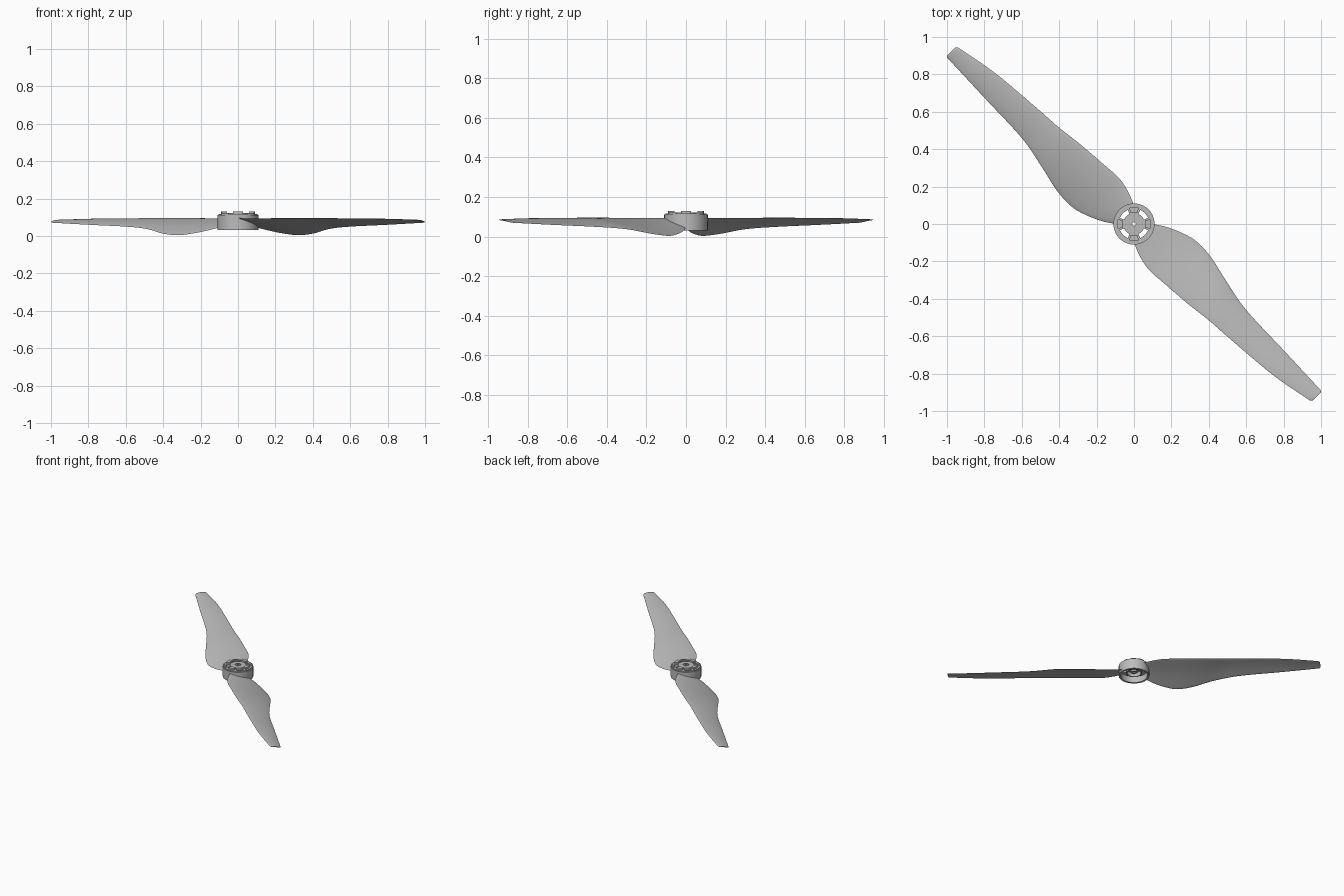
import bpy, bmesh
from math import sin, cos, pi, radians
from mathutils import Vector

cube = bpy.data.objects.get("Cube")
if cube:
    bpy.data.objects.remove(cube)

mat = bpy.data.materials.new("mid_grey")
mat.use_nodes = True
GREY = (0.5, 0.5, 0.5, 1)
mat.diffuse_color = GREY
mat.node_tree.nodes["Principled BSDF"].inputs["Base Color"].default_value = GREY


def finish(bm, name, angle=35):
    bmesh.ops.remove_doubles(bm, verts=bm.verts, dist=1e-5)
    bmesh.ops.recalc_face_normals(bm, faces=bm.faces)
    mesh = bpy.data.meshes.new(name)
    bm.to_mesh(mesh)
    bm.free()
    obj = bpy.data.objects.new(name, mesh)
    bpy.context.collection.objects.link(obj)
    mesh.materials.append(mat)
    bpy.ops.object.select_all(action='DESELECT')
    obj.select_set(True)
    bpy.context.view_layer.objects.active = obj
    bpy.ops.object.shade_smooth_by_angle(angle=radians(angle))
    return obj


def sector(bm, r0, r1, z0, z1, start=0, sweep=360, steps=64):
    """Solid ring, or part of one, with a rectangular section."""
    full = sweep == 360
    rings = []
    for i in range(steps if full else steps + 1):
        a = radians(start + sweep * i / steps)
        rings.append([bm.verts.new((r * cos(a), r * sin(a), z))
                      for r, z in ((r0, z0), (r1, z0), (r1, z1), (r0, z1))])
    pairs = list(zip(rings, rings[1:])) + ([(rings[-1], rings[0])] if full else [])
    for a, b in pairs:
        for k in range(4):
            bm.faces.new((a[k], a[k - 1], b[k - 1], b[k]))
    if not full:
        bm.faces.new(rings[0])
        bm.faces.new(rings[-1])


def spline(points, u):
    """Catmull-Rom point at station u."""
    i = min(int(u), len(points) - 2)
    t = u - i
    p1, p2 = points[i], points[i + 1]
    p0 = points[i - 1] if i else p1 * 2 - p2
    p3 = points[i + 2] if i + 2 < len(points) else p2 * 2 - p1
    return (p1 * 2 + (p2 - p0) * t + (p0 * 2 - p1 * 5 + p2 * 4 - p3) * t * t
            + (p1 * 3 - p0 - p2 * 3 + p3) * t ** 3) / 2


# Blade edges from root to tip: the low bulged one and the high straight one
low_edge = [Vector(p) for p in (
    (.10, 0, .045), (.17, -.015, .028), (.25, -.045, .012), (.33, -.09, .004),
    (.41, -.175, .015), (.49, -.3, .038), (.6, -.46, .05), (.8, -.675, .06),
    (.99, -.88, .071))]
high_edge = [Vector(p) for p in (
    (0, -.10, .095), (.03, -.17, .094), (.08, -.245, .094), (.17, -.325, .094),
    (.28, -.42, .095), (.4, -.515, .095), (.52, -.62, .094), (.74, -.805, .092),
    (.92, -.93, .087))]


def blade(name, side):
    bm = bmesh.new()
    n = 12
    sections = [(spline(low_edge, i / 6), spline(high_edge, i / 6))
                for i in range(6 * len(low_edge) - 5)]
    # rounded square tip
    sections += [(Vector((.998, -.888, .073)), Vector((.938, -.942, .086))),
                 (Vector((1, -.896, .075)), Vector((.95, -.945, .085))),
                 (Vector((.997, -.903, .077)), Vector((.957, -.942, .084)))]
    loops = []
    for low, high in sections:
        chord = (high - low).length
        thick = .003 + .03 * chord
        loop = []
        for k in range(2 * n):
            a = pi * k / n
            s = (1 - cos(a)) / 2
            p = low.lerp(high, s)
            p.z += .14 * chord * s * (1 - s) + thick * sin(a) / 2
            r = p.xy.length
            if r < .1:      # keep the root inside the hub wall
                p.x, p.y = p.x * .1 / r, p.y * .1 / r
            loop.append(bm.verts.new((p.x * side, p.y * side, p.z)))
        loops.append(loop)
    for a, b in zip(loops, loops[1:]):
        for k in range(2 * n):
            bm.faces.new((a[k - 1], a[k], b[k], b[k - 1]))
    bm.faces.new(loops[0])
    bm.faces.new(loops[-1])
    finish(bm, name, 50)


blade("blade_left", 1)
blade("blade_right", -1)

# Outer hub wall with a stepped top rim
bm = bmesh.new()
sector(bm, .096, .11, .032, .112)
sector(bm, .082, .104, .104, .117)
finish(bm, "hub_wall")

# Central boss with a shaft hole
bm = bmesh.new()
sector(bm, .018, .058, .085, .122)
sector(bm, .01, .02, .06, .128, steps=32)
sector(bm, .05, .058, .055, .1)
finish(bm, "hub_boss")

# Spokes, floor segments and raised locking tabs
spokes, tabs = bmesh.new(), bmesh.new()
for q in range(4):
    sector(spokes, .055, .098, .08, .117, q * 90 - 24, 48, 10)
    sector(tabs, .062, .09, .115, .13, q * 90 - 17, 34, 8)
    sector(tabs, .09, .1, .115, .122, q * 90 + 32, 26, 8)
finish(spokes, "hub_spokes")
finish(tabs, "locking_tabs")
